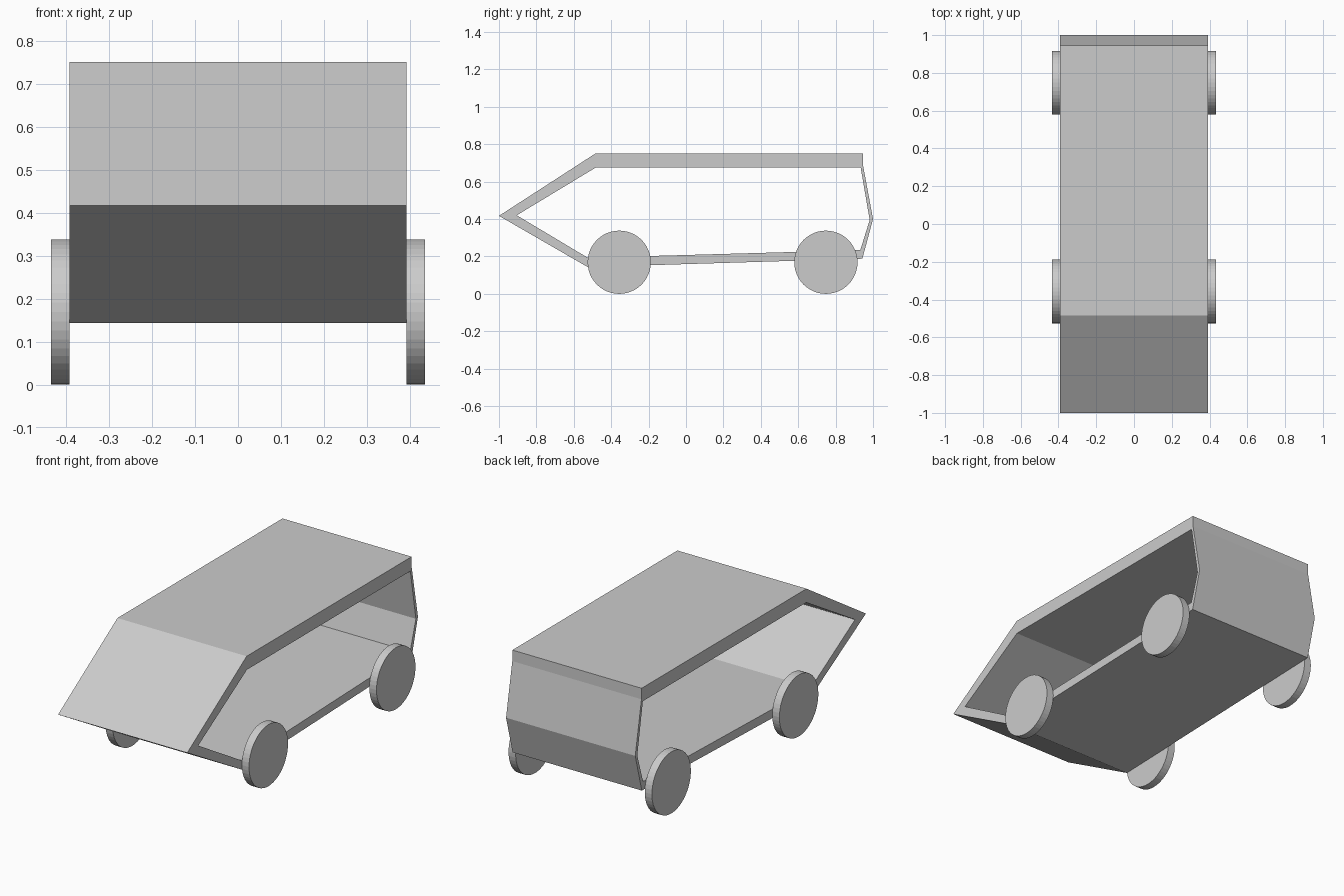
import bpy, bmesh
from math import pi
from mathutils import Matrix

if "Cube" in bpy.data.objects:
    bpy.data.objects.remove(bpy.data.objects["Cube"])

HALF_WIDTH = 0.392
WHEEL_RADIUS = 0.169
WHEEL_WIDTH = 0.043

# Side profile of the shell as matching (y, z) outer and inner points
OUTER = [(-1.0, 0.417), (-0.485, 0.75), (0.945, 0.75), (0.946, 0.69),
         (1.0, 0.40), (0.943, 0.188), (-0.525, 0.143)]
INNER = [(-0.905, 0.42), (-0.483, 0.675), (0.70, 0.675), (0.934, 0.675),
         (0.982, 0.395), (0.932, 0.234), (-0.525, 0.193)]


def make_object(name, bm):
    bmesh.ops.recalc_face_normals(bm, faces=bm.faces)
    mesh = bpy.data.meshes.new(name)
    bm.to_mesh(mesh)
    bm.free()
    obj = bpy.data.objects.new(name, mesh)
    bpy.context.collection.objects.link(obj)
    return obj


# Hollow body, open on both sides
bm = bmesh.new()
rings = [[bm.verts.new((x, y, z)) for y, z in profile]
         for x, profile in ((-HALF_WIDTH, OUTER), (HALF_WIDTH, OUTER),
                            (HALF_WIDTH, INNER), (-HALF_WIDTH, INNER))]
n = len(OUTER)
for r in range(4):
    a, b = rings[r], rings[(r + 1) % 4]
    for i in range(n):
        j = (i + 1) % n
        bm.faces.new((a[i], a[j], b[j], b[i]))
make_object("body_shell", bm)


# Thin disc wheels against the body sides
def wheel(name, side, y):
    bm = bmesh.new()
    x = side * (HALF_WIDTH + WHEEL_WIDTH / 2)
    place = Matrix.Translation((x, y, WHEEL_RADIUS)) @ Matrix.Rotation(pi / 2, 4, 'Y')
    bmesh.ops.create_cone(bm, cap_ends=True, segments=48, radius1=WHEEL_RADIUS,
                          radius2=WHEEL_RADIUS, depth=WHEEL_WIDTH, matrix=place)
    make_object(name, bm)


for end, y in (("front", -0.357), ("rear", 0.748)):
    for side_name, side in (("right", 1), ("left", -1)):
        wheel(f"{end}_{side_name}_wheel", side, y)
